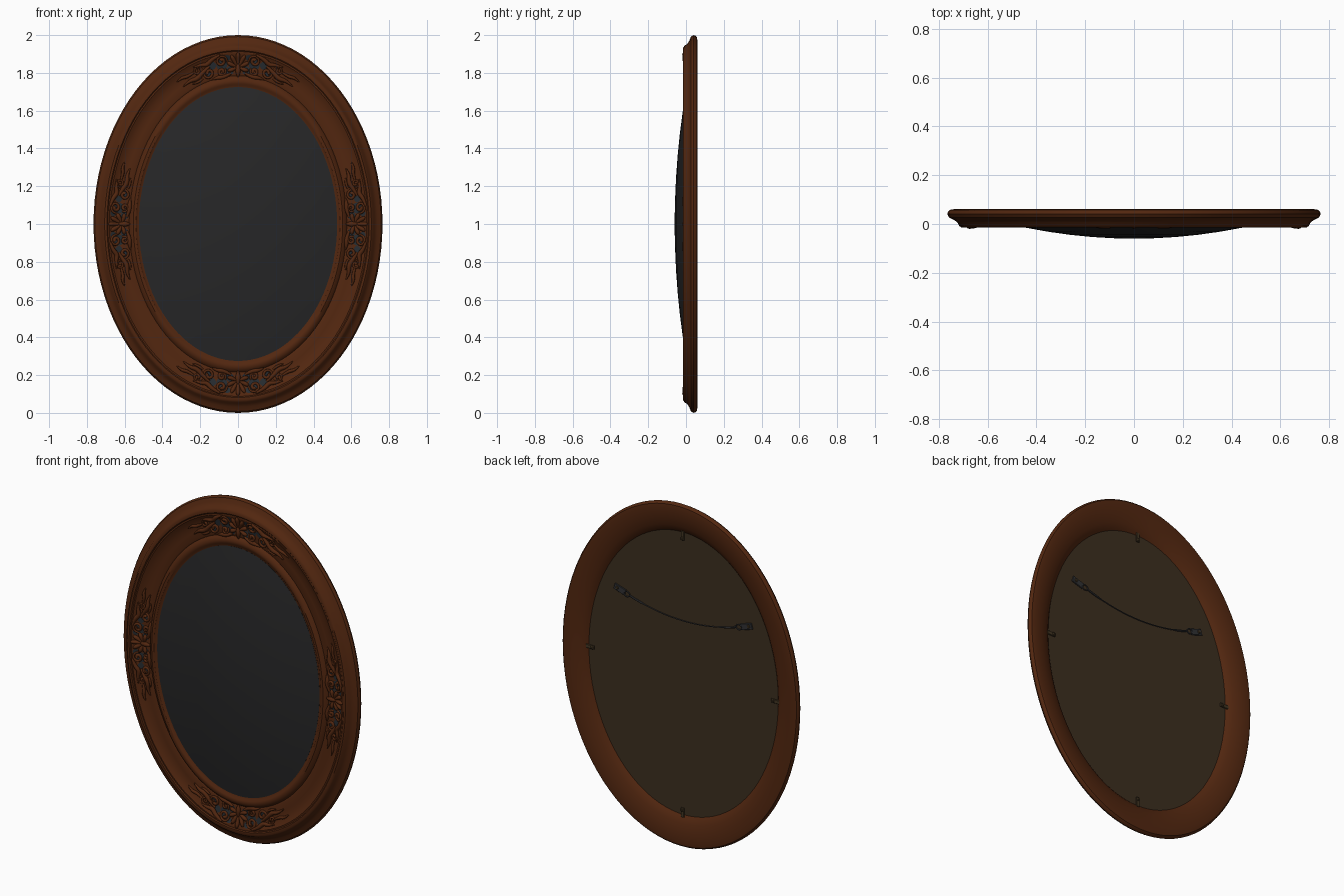
import bpy, bmesh
from math import sin, cos, pi
from mathutils import Vector

cube = bpy.data.objects.get("Cube")
if cube:
    bpy.data.objects.remove(cube)


def material(name, rgb, rough=0.6):
    m = bpy.data.materials.new(name)
    m.use_nodes = True
    m.diffuse_color = (*rgb, 1)
    bsdf = m.node_tree.nodes["Principled BSDF"]
    bsdf.inputs["Base Color"].default_value = (*rgb, 1)
    bsdf.inputs["Roughness"].default_value = rough
    return m


WOOD = material("dark walnut", (0.085, 0.020, 0.005))
GLASS = material("black glass", (0.020, 0.020, 0.021))
BACKING = material("brown backing board", (0.045, 0.028, 0.014))
SLATE = material("slate recess", (0.020, 0.025, 0.030))
STEEL = material("dark steel", (0.030, 0.031, 0.034))
BRASS = material("aged brass", (0.055, 0.036, 0.016))


def oval(t, phi, y):
    """Point on the frame: t = 0 at the outer edge, 1 at the opening."""
    return Vector(((0.765 - 0.245 * t) * sin(phi), y, 1 + (1 - 0.28 * t) * cos(phi)))


def finish(name, bm, mat, angle=35):
    bmesh.ops.recalc_face_normals(bm, faces=bm.faces)
    me = bpy.data.meshes.new(name)
    bm.to_mesh(me)
    bm.free()
    me.materials.append(mat)
    ob = bpy.data.objects.new(name, me)
    bpy.context.collection.objects.link(ob)
    bpy.ops.object.select_all(action="DESELECT")
    ob.select_set(True)
    bpy.context.view_layer.objects.active = ob
    bpy.ops.object.shade_smooth_by_angle(angle=angle * pi / 180)
    return ob


def loft(name, rings, mat, closed=False, n=96):
    """Skin a list of rings, each a function of angle."""
    bm = bmesh.new()
    loops = [[bm.verts.new(r(2 * pi * i / n)) for i in range(n)] for r in rings]
    pairs = list(zip(loops, loops[1:])) + ([(loops[-1], loops[0])] if closed else [])
    for a, b in pairs:
        for i in range(n):
            j = (i + 1) % n
            bm.faces.new((a[i], a[j], b[j], b[i]))
    if not closed:
        bm.faces.new(loops[0])
        bm.faces.new(loops[-1])
    return finish(name, bm, mat)


# Moulded frame: front profile from rim to opening, then back profile
FRONT = [(0, 0.04), (0.03, 0.026), (0.11, 0.017), (0.17, 0.006), (0.2, -0.008),
         (0.24, -0.015), (0.29, -0.015), (0.31, -0.010), (0.34, -0.011), (0.4, -0.002),
         (0.48, 0.006), (0.6, 0.010), (0.74, 0.008), (0.77, 0.012), (0.8, 0.002),
         (0.86, -0.006), (0.92, -0.004), (0.95, 0.003), (1.0, 0.005)]
BACK = [(1.0, 0.018), (0.64, 0.018), (0.58, 0.032), (0.48, 0.045), (0.32, 0.055),
        (0.12, 0.061), (0.04, 0.058), (0.01, 0.050)]
loft("frame", [lambda p, t=t, y=y: oval(t, p, y) for t, y in FRONT + BACK], WOOD, True)


def floor_y(t):
    for (t0, y0), (t1, y1) in zip(FRONT, FRONT[1:]):
        if t0 <= t <= t1:
            return y0 + (y1 - y0) * (t - t0) / (t1 - t0)
    return 0.005


# Domed glass and the recessed backing board
def dome_ring(r):
    y = -0.06 + 0.063 * r * r
    return lambda p: Vector((0.525 * r * sin(p), y, 1 + 0.725 * r * cos(p)))


loft("domed_glass", [dome_ring(r / 12) for r in (0.3, 1, 2, 4, 6, 8, 10, 11, 12)]
     + [lambda p: oval(0.99, p, 0.012)], GLASS)
loft("backing_board", [lambda p, y=y: oval(0.62, p, y) for y in (0.013, 0.022)], BACKING)


def tubes(name, strands, mat, res=2, smooth=True):
    """Tapered tubes; each strand is a list of (point, radius)."""
    cu = bpy.data.curves.new(name, "CURVE")
    cu.dimensions = "3D"
    cu.bevel_depth = 1
    cu.bevel_resolution = res
    cu.use_fill_caps = True
    cu.resolution_u = 4
    for strand in strands:
        s = cu.splines.new("NURBS" if smooth else "POLY")
        s.points.add(len(strand) - 1)
        for p, (co, r) in zip(s.points, strand):
            p.co = (*co, 1)
            p.radius = r
        if smooth:
            s.use_endpoint_u = True
            s.order_u = 3
    tmp = bpy.data.objects.new(name + "_path", cu)
    bpy.context.collection.objects.link(tmp)
    bpy.context.view_layer.update()
    me = bpy.data.meshes.new_from_object(tmp.evaluated_get(bpy.context.evaluated_depsgraph_get()))
    bm = bmesh.new()
    bm.from_mesh(me)
    bpy.data.objects.remove(tmp)
    bpy.data.meshes.remove(me)
    return finish(name, bm, mat, 50)


# Carved ornament, drawn flat as (u along the frame, v outward)
def spiral(u, v, radius, start, turns, thick=0.009):
    n = 14
    out = []
    for i in range(n):
        k = i / (n - 1)
        a, r = start + turns * 2 * pi * k, radius * (1 - 0.8 * k)
        out.append((u + r * cos(a), v + r * sin(a), thick * (0.6 + 0.5 * k)))
    return out


def leaf(pts, thick=0.011):
    n = len(pts) - 1
    return [(u, v, 0.002 + thick * sin(pi * (0.12 + 0.85 * i / n))) for i, (u, v) in enumerate(pts)]


HALF = [
    spiral(0.085, 0.022, 0.032, pi * 1.1, -1.4),
    spiral(0.090, -0.030, 0.024, pi * 0.8, 1.3),
    spiral(0.160, -0.020, 0.034, pi * 0.6, -1.4),
    spiral(0.215, 0.012, 0.024, pi, -1.2, 0.007),
    leaf([(0.04, -0.045), (0.08, -0.06), (0.12, -0.055), (0.15, -0.058)]),
    leaf([(0.09, 0.055), (0.13, 0.045), (0.16, 0.022), (0.19, 0.035), (0.23, 0.04)]),
    leaf([(0.15, 0.012), (0.19, -0.005), (0.23, -0.025), (0.27, -0.012), (0.31, -0.02)]),
    leaf([(0.20, -0.035), (0.23, -0.045), (0.26, -0.035)], 0.008),
    leaf([(0.23, 0.015), (0.27, 0.01), (0.30, 0.025), (0.33, 0.02)], 0.008),
]
SHELL = []
for i in range(7):
    a = pi * (-0.1 + 1.2 * i / 6)
    SHELL.append([(0.012 * cos(a), -0.015 + 0.012 * sin(a), 0.007),
                  (0.035 * cos(a), -0.015 + 0.042 * sin(a), 0.012),
                  (0.052 * cos(a), -0.010 + 0.062 * sin(a), 0.011),
                  (0.060 * cos(a), -0.010 + 0.070 * sin(a), 0.004)])
SHELL.append([(0, -0.065, 0.004), (0, -0.045, 0.013), (0, -0.02, 0.014), (0, 0, 0.008)])
PATTERN = SHELL + HALF + [[(-u, v, r) for u, v, r in s] for s in HALF]
GAPS = [(0.045, -0.030, 0.022), (0.085, 0.005, 0.030), (0.135, 0.010, 0.020),
        (0.160, -0.025, 0.022), (0.055, 0.035, 0.016)]


def place(u, v, quarter):
    """Wrap a flat ornament point onto one quarter of the oval."""
    speed = 0.85 if quarter % 2 else 0.63
    return 0.55 - v / 0.27, quarter * pi / 2 + u / speed


for quarter, side in enumerate(("top", "left", "bottom", "right")):
    strands = []
    for strand in PATTERN:
        row = []
        for u, v, r in strand:
            t, phi = place(u, v, quarter)
            row.append((oval(t, phi, floor_y(t) - r * 0.35), r))
        strands.append(row)
    tubes("carving_" + side, strands, WOOD)

    # Dark recesses between the scrolls
    bm = bmesh.new()
    for gu, gv, gr in GAPS:
        for sign in (-1, 1):
            ring = []
            for i in range(12):
                a = i * pi / 6
                t, phi = place(sign * (gu + gr * cos(a)), gv + gr * sin(a), quarter)
                ring.append(bm.verts.new(oval(t, phi, floor_y(t) - 0.002)))
            bm.faces.new(ring)
    finish("recess_" + side, bm, SLATE)


def box(name, centre, size, mat, spin=0):
    bm = bmesh.new()
    bmesh.ops.create_cube(bm, size=1)
    bmesh.ops.scale(bm, verts=bm.verts, vec=size)
    bmesh.ops.bevel(bm, geom=bm.edges[:], offset=min(size) * 0.25, segments=1, affect="EDGES")
    ob = finish(name, bm, mat)
    ob.location = centre
    ob.rotation_euler.y = spin
    return ob


# Turn clips holding the board
for quarter, side in enumerate(("top", "left", "bottom", "right")):
    phi = quarter * pi / 2
    box("clip_" + side, oval(0.68, phi, 0.030), (0.022, 0.008, 0.055), BRASS, phi)
    box("clip_screw_" + side, oval(0.74, phi, 0.032), (0.018, 0.016, 0.018), BRASS, phi)

# Hanging hardware: plates, rings and sagging wire
for sign, side in ((1, "left"), (-1, "right")):
    tilt = sign * 0.3
    box("hanger_plate_" + side, (sign * 0.41, 0.025, 1.385), (0.075, 0.008, 0.036), STEEL, -tilt)
    box("hanger_screw_" + side, (sign * 0.425, 0.030, 1.39), (0.016, 0.008, 0.016), BRASS, -tilt)
    ring = [(Vector((sign * 0.362 + 0.018 * cos(a), 0.029, 1.37 + 0.015 * sin(a))), 0.0035)
            for a in [i * pi / 8 for i in range(17)]]
    tubes("hanger_ring_" + side, [ring], STEEL, 1, False)
wire = [(Vector((0.345 * k / 10, 0.028, 1.31 + 0.055 * (k / 10) ** 2)),
         0.0055 if abs(k) > 7 else 0.003) for k in range(-10, 11)]
tubes("hanging_wire", [wire], STEEL, 1, False)
